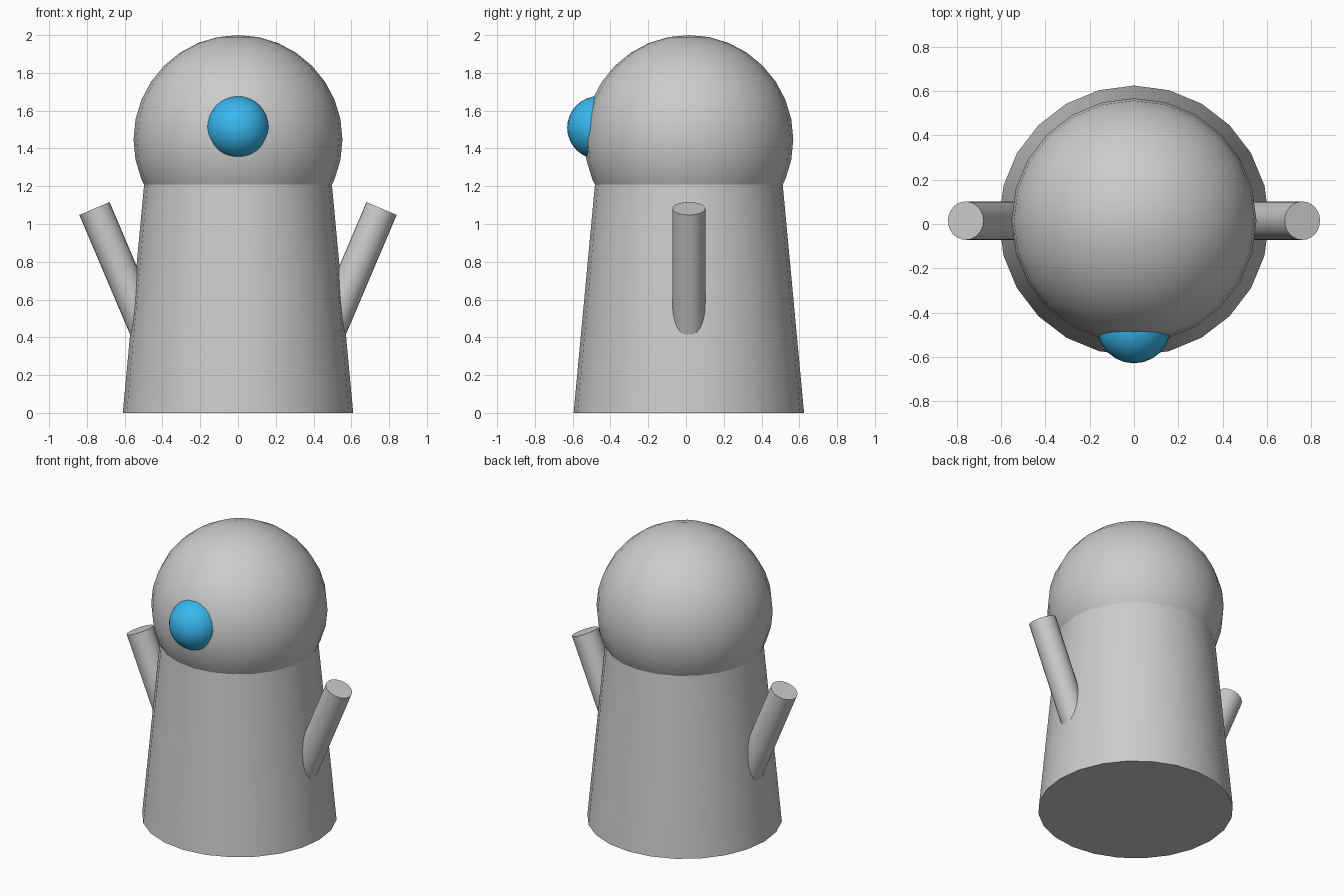
import bpy
import math
from mathutils import Vector

if "Cube" in bpy.data.objects:
    bpy.data.objects.remove(bpy.data.objects["Cube"])

CY = 0.015  # shared depth of body, head and arms


def finish(name):
    obj = bpy.context.object
    obj.name = name
    bpy.ops.object.shade_smooth_by_angle(angle=math.radians(35))
    return obj


# Tapered body
H = 1.21
bpy.ops.mesh.primitive_cone_add(vertices=24, radius1=0.61, radius2=0.497, depth=H,
                                location=(0, CY, H / 2))
finish("body")

# Round head
bpy.ops.mesh.primitive_uv_sphere_add(segments=24, ring_count=16, radius=0.553,
                                     location=(0, CY, 1.447))
finish("head")

# Single blue eye
bpy.ops.mesh.primitive_uv_sphere_add(segments=24, ring_count=16, radius=0.167,
                                     location=(0, -0.462, 1.51))
eye = finish("eye")
blue = bpy.data.materials.new("blue")
blue.diffuse_color = (0.04, 0.48, 0.86, 1)
blue.use_nodes = True
blue.node_tree.nodes["Principled BSDF"].inputs["Base Color"].default_value = blue.diffuse_color
eye.data.materials.append(blue)

# Raised arms, rooted inside the body
TILT = math.radians(23)
LENGTH = 0.9
for side, name in ((1, "right_arm"), (-1, "left_arm")):
    tip = Vector((side * 0.76, CY, 1.082))
    axis = Vector((side * math.sin(TILT), 0, math.cos(TILT)))
    bpy.ops.mesh.primitive_cylinder_add(vertices=24, radius=0.087, depth=LENGTH,
                                        location=tip - axis * LENGTH / 2,
                                        rotation=(0, side * TILT, 0))
    finish(name)
